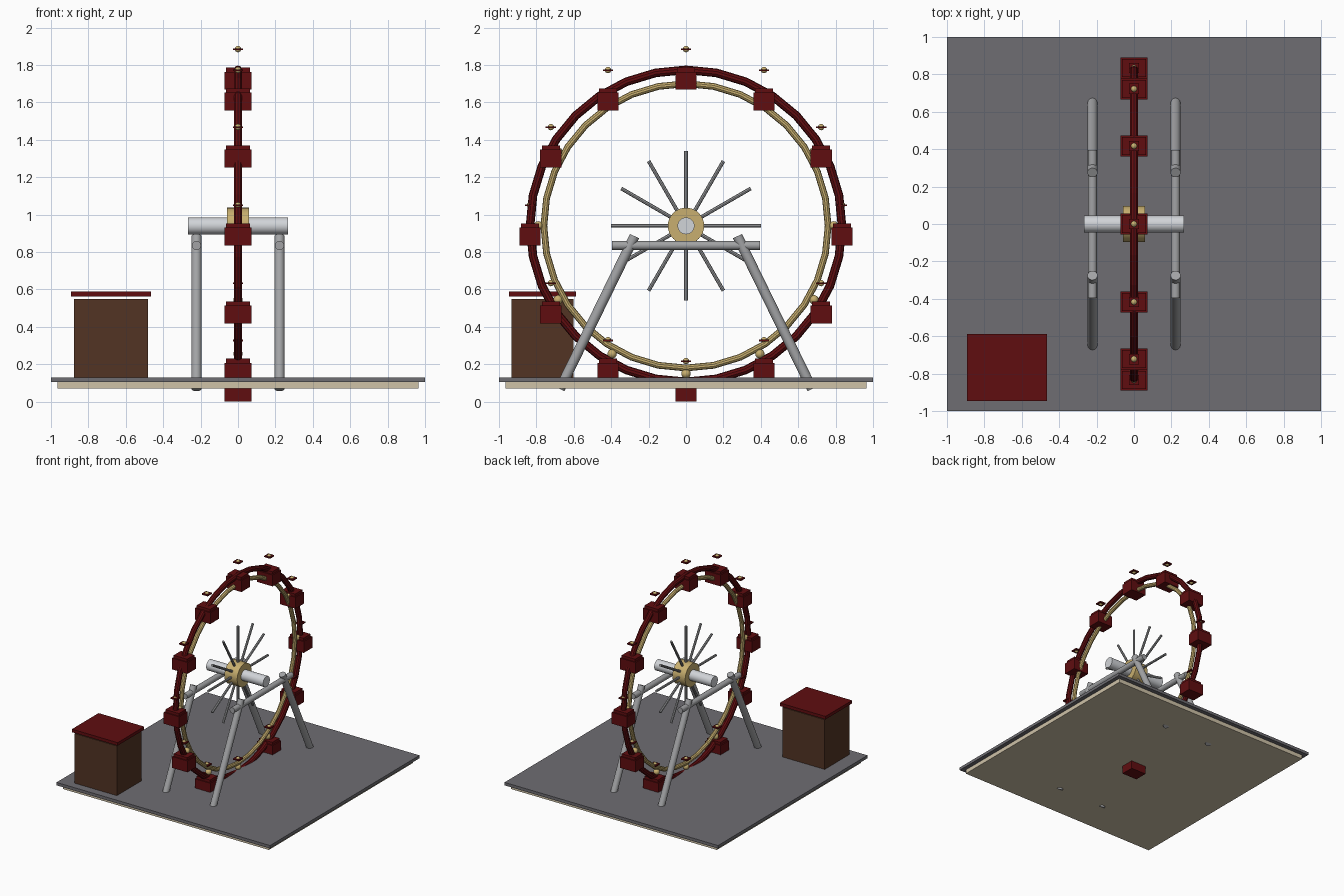
import bpy
from math import pi, sin, cos
from mathutils import Vector

cube = bpy.data.objects.get("Cube")
if cube:
    bpy.data.objects.remove(cube, do_unlink=True)


def material(name, r, g, b):
    m = bpy.data.materials.new(name)
    m.use_nodes = True
    m.diffuse_color = (r, g, b, 1)
    m.node_tree.nodes["Principled BSDF"].inputs["Base Color"].default_value = (r, g, b, 1)
    return m


RED = material("dark red", 0.115, 0.004, 0.005)
GOLD = material("gold", 0.58, 0.43, 0.16)
STEEL = material("steel grey", 0.36, 0.365, 0.375)
SILVER = material("pale silver", 0.64, 0.66, 0.69)
PAVING = material("paving grey", 0.157, 0.153, 0.168)
CREAM = material("cream", 0.62, 0.54, 0.39)
BROWN = material("brown wood", 0.085, 0.034, 0.017)


def finish(name, mat, smooth=False):
    ob = bpy.context.object
    ob.name = name
    ob.data.materials.append(mat)
    if smooth:
        bpy.ops.object.shade_smooth_by_angle()
    return ob


def box(name, mat, center, half, z0, z1):
    """Upright box around an x, y centre with half sizes and a height range."""
    x, y = center
    bpy.ops.mesh.primitive_cube_add(size=2, location=(x, y, (z0 + z1) / 2))
    ob = finish(name, mat)
    ob.scale = (half[0], half[1], (z1 - z0) / 2)
    return ob


def rod(name, mat, start, end, radius, sides=16):
    a, b = Vector(start), Vector(end)
    bpy.ops.mesh.primitive_cylinder_add(
        vertices=sides, radius=radius, depth=(b - a).length, location=(a + b) / 2,
        rotation=(b - a).to_track_quat("Z", "Y").to_euler())
    return finish(name, mat, True)


def ball(name, mat, center, radius):
    bpy.ops.mesh.primitive_uv_sphere_add(segments=16, ring_count=8, radius=radius, location=center)
    return finish(name, mat, True)


def ring(name, mat, major, minor):
    bpy.ops.mesh.primitive_torus_add(
        major_radius=major, minor_radius=minor, major_segments=32, minor_segments=10,
        location=(0, 0, HUB_Z), rotation=(0, pi / 2, 0))
    return finish(name, mat)


HUB_Z = 0.94
RIM = 0.834

# Platform
box("platform_top", PAVING, (0, 0), (1, 1), 0.105, 0.13)
box("platform_base", CREAM, (0, 0), (0.965, 0.965), 0.07, 0.105)

# Ticket booth
BOOTH = (-0.68, -0.767)
box("booth_body", BROWN, BOOTH, (0.198, 0.165), 0.13, 0.55)
box("booth_roof", RED, BOOTH, (0.214, 0.178), 0.562, 0.588)

# Wheel rims, hub and axle
ring("outer_rim", RED, RIM, 0.023)
ring("inner_rim", GOLD, 0.76, 0.018)
rod("hub", GOLD, (-0.06, 0, HUB_Z), (0.06, 0, HUB_Z), 0.097, 32)
rod("axle", SILVER, (-0.267, 0, HUB_Z), (0.267, 0, HUB_Z), 0.045, 32)

# Spokes, hinges and cabins around the wheel
for i in range(12):
    a = i * pi / 6
    dy, dz = sin(a), cos(a)
    rod(f"spoke_{i}", STEEL, (0, 0, HUB_Z), (0, 0.4 * dy, HUB_Z + 0.4 * dz), 0.01, 8)
    ball(f"hinge_{i}", GOLD, (0, 0.79 * dy, HUB_Z + 0.79 * dz), 0.025)
    spot, z = (0, RIM * dy), HUB_Z + RIM * dz
    box(f"cabin_body_{i}", RED, spot, (0.072, 0.057), z - 0.106, z - 0.01)
    box(f"cabin_rim_{i}", RED, spot, (0.063, 0.048), z - 0.01, z + 0.012)
    box(f"cabin_canopy_{i}", RED, spot, (0.028, 0.028), z + 0.105, z + 0.115)
    ball(f"canopy_knob_{i}", GOLD, (0, spot[1], z + 0.111), 0.017)

# Support frames
for side, x in (("right", -0.222), ("left", 0.222)):
    for end, s in (("front", -1), ("back", 1)):
        rod(f"{side}_{end}_leg", STEEL, (x, 0.674 * s, 0.068), (x, 0.275 * s, 0.885), 0.027)
    rod(f"{side}_crossbar", STEEL, (x, -0.395, 0.835), (x, 0.395, 0.835), 0.024)
